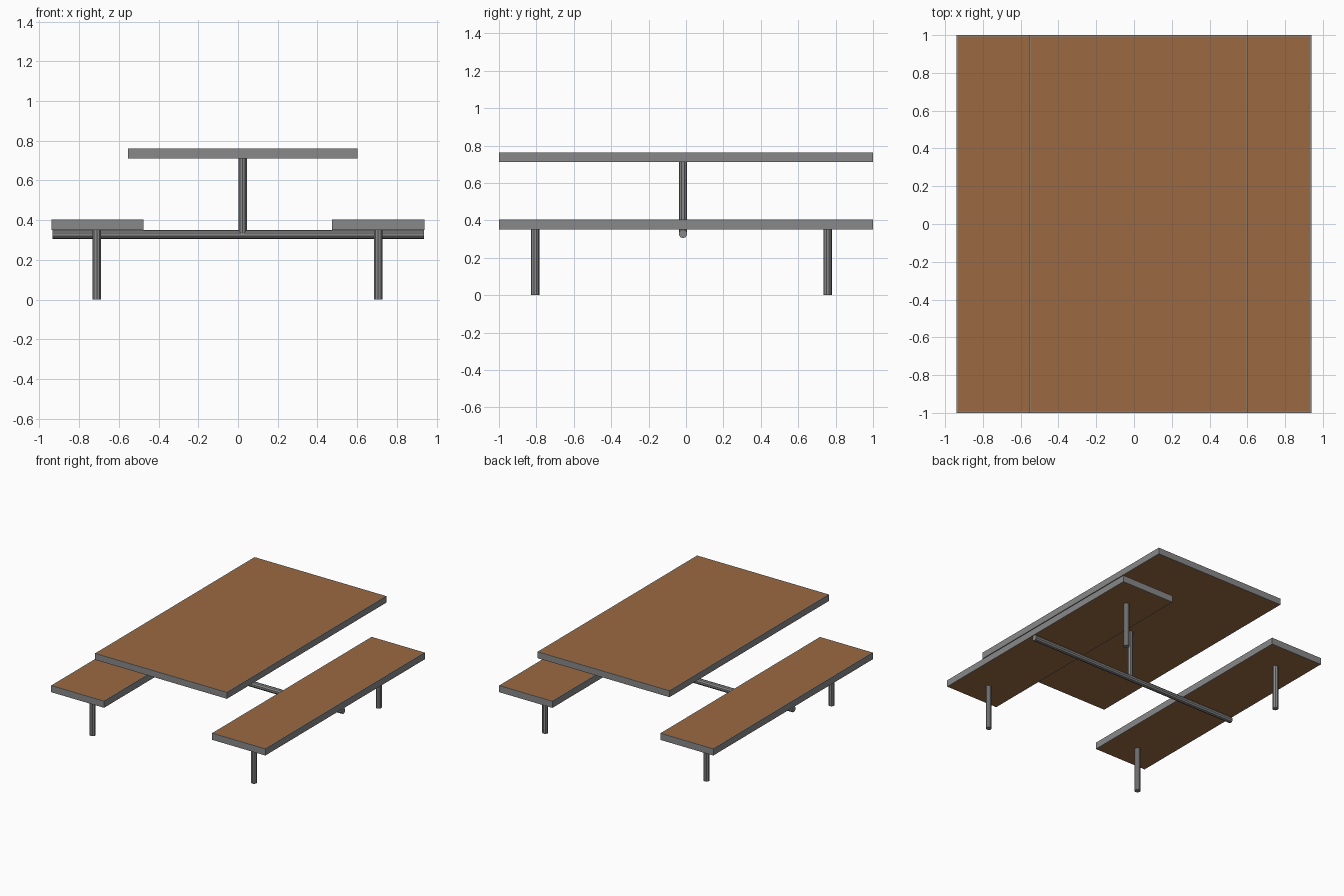
import bpy, bmesh
from mathutils import Vector

if "Cube" in bpy.data.objects:
    bpy.data.objects.remove(bpy.data.objects["Cube"])


def material(name, rgb):
    m = bpy.data.materials.new(name)
    m.diffuse_color = (*rgb, 1)
    m.use_nodes = True
    m.node_tree.nodes["Principled BSDF"].inputs["Base Color"].default_value = m.diffuse_color
    return m


wood = material("brown wood", (0.33, 0.143, 0.054))
steel = material("grey steel", (0.25, 0.25, 0.25))


def finish(bm, name, mats):
    me = bpy.data.meshes.new(name)
    bm.to_mesh(me)
    bm.free()
    for m in mats:
        me.materials.append(m)
    ob = bpy.data.objects.new(name, me)
    bpy.context.collection.objects.link(ob)
    return ob


# Slab: brown panel above and below, thin grey rim all around
def slab(name, x0, x1, z0, z1, rim=0.01):
    bm = bmesh.new()
    bmesh.ops.create_cube(bm, size=1)
    for v in bm.verts:
        v.co = Vector((x1 if v.co.x > 0 else x0,
                       1 if v.co.y > 0 else -1,
                       z1 if v.co.z > 0 else z0))
    bm.normal_update()
    panels = [f for f in bm.faces if abs(f.normal.z) > 0.9]
    bmesh.ops.inset_individual(bm, faces=panels, thickness=rim)
    for f in bm.faces:
        f.material_index = 1
    for f in panels:
        f.material_index = 0
    finish(bm, name, [wood, steel])


# Round tube between two points
def tube(name, a, b, r=0.0225, sides=10):
    a, b = Vector(a), Vector(b)
    bm = bmesh.new()
    bmesh.ops.create_cone(bm, cap_ends=True, segments=sides,
                          radius1=r, radius2=r, depth=(b - a).length)
    rot = (b - a).to_track_quat('Z', 'Y')
    for v in bm.verts:
        v.co = rot @ v.co + (a + b) / 2
    for f in bm.faces:
        f.smooth = len(f.verts) == 4
    ob = finish(bm, name, [steel])
    bpy.ops.object.select_all(action='DESELECT')
    ob.select_set(True)
    bpy.context.view_layer.objects.active = ob
    bpy.ops.object.shade_smooth_by_angle()


# Table top and the two benches
slab("table_top", -0.555, 0.603, 0.711, 0.762)
slab("left_bench", -0.94, -0.476, 0.351, 0.404)
slab("right_bench", 0.473, 0.94, 0.351, 0.404)

# Four bench legs
for side, x in (("left", -0.711), ("right", 0.706)):
    for end, y in (("front", -0.807), ("back", 0.757)):
        tube(f"{side}_{end}_leg", (x, y, 0), (x, y, 0.352))

# Cross bar under the benches and centre post carrying the top
tube("cross_bar", (-0.935, -0.016, 0.328), (0.937, -0.016, 0.328))
tube("centre_post", (0.023, -0.016, 0.335), (0.023, -0.016, 0.712))
